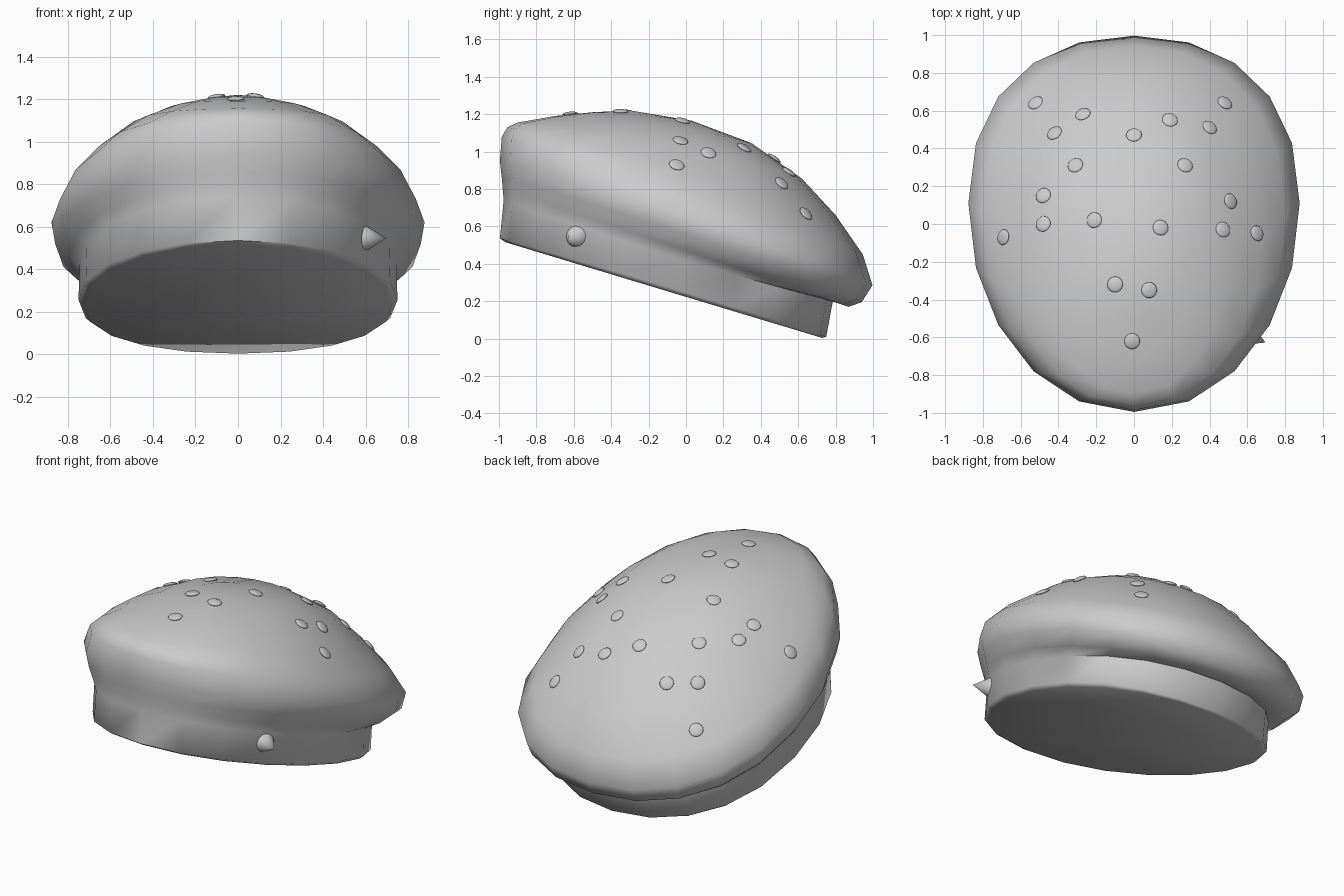
import bpy, bmesh, math
from mathutils import Vector
from mathutils.bvhtree import BVHTree

cube = bpy.data.objects.get("Cube")
if cube:
    bpy.data.objects.remove(cube)

grey = bpy.data.materials.new("soft grey")
grey.use_nodes = True
grey.diffuse_color = (0.6, 0.6, 0.6, 1)
grey.node_tree.nodes["Principled BSDF"].inputs["Base Color"].default_value = (0.6, 0.6, 0.6, 1)


def finish(bm, name, angle):
    """Turn a bmesh into a smooth-shaded object."""
    mesh = bpy.data.meshes.new(name)
    bmesh.ops.recalc_face_normals(bm, faces=bm.faces)
    bm.to_mesh(mesh)
    bm.free()
    mesh.materials.append(grey)
    obj = bpy.data.objects.new(name, mesh)
    bpy.context.collection.objects.link(obj)
    bpy.ops.object.select_all(action="DESELECT")
    obj.select_set(True)
    bpy.context.view_layer.objects.active = obj
    bpy.ops.object.shade_smooth_by_angle(angle=math.radians(angle))
    return obj


def signed_power(v, p):
    return math.copysign(abs(v) ** p, v)


def ring(bm, front, side, back, sides=20):
    """Tilted oval through a front point, two mirrored side points and a back point."""
    verts = []
    for i in range(sides):
        t = 2 * math.pi * i / sides
        c = signed_power(math.cos(t), 0.94)
        s = signed_power(math.sin(t), 0.94)
        y, z = (side[k + 1] * (1 - c * c) + front[k] * (c * c + c) / 2
                + back[k] * (c * c - c) / 2 for k in (0, 1))
        verts.append(bm.verts.new((side[0] * s, y, z)))
    return verts


def loft(name, sections, apex, angle):
    bm = bmesh.new()
    rings = [ring(bm, *s) for s in sections]
    n = len(rings[0])
    for low, high in zip(rings, rings[1:]):
        for i in range(n):
            j = (i + 1) % n
            bm.faces.new((low[i], low[j], high[j], high[i]))
    bm.faces.new(rings[0])
    tip = bm.verts.new(apex)
    for i in range(n):
        bm.faces.new((rings[-1][i], rings[-1][(i + 1) % n], tip))
    return finish(bm, name, angle)


# Cap: head band, overhanging rim and domed crown; front (y, z), side (x, y, z), back (y, z)
cap = loft("cap", [
    ((-0.965, 0.515), (0.725, -0.03, 0.232), (0.73, 0.003)),
    ((-0.995, 0.535), (0.75, -0.03, 0.255), (0.75, 0.01)),
    ((-0.975, 0.74), (0.745, -0.02, 0.425), (0.785, 0.20)),
    ((-0.98, 0.80), (0.795, 0.05, 0.455), (0.87, 0.17)),
    ((-0.985, 0.86), (0.86, 0.12, 0.52), (0.94, 0.195)),
    ((-0.995, 0.95), (0.877, 0.11, 0.62), (0.997, 0.285)),
    ((-0.985, 1.08), (0.80, 0.05, 0.765), (0.945, 0.45)),
    ((-0.955, 1.13), (0.68, -0.06, 0.905), (0.80, 0.66)),
    ((-0.90, 1.155), (0.515, -0.09, 1.05), (0.62, 0.855)),
    ((-0.70, 1.19), (0.33, -0.15, 1.145), (0.35, 1.045)),
    ((-0.50, 1.21), (0.16, -0.25, 1.195), (0.03, 1.165)),
], apex=(0, -0.3, 1.22), angle=60)

# Studs: flattened beads seated on the crown
cap.data.calc_loop_triangles()
crown = BVHTree.FromPolygons([v.co for v in cap.data.vertices],
                             [t.vertices for t in cap.data.loop_triangles])
spots = [(-0.52, 0.64), (-0.27, 0.58), (-0.42, 0.48), (0.0, 0.47), (0.19, 0.55),
         (0.40, 0.51), (0.48, 0.64), (-0.31, 0.31), (0.27, 0.31), (-0.48, 0.15),
         (0.51, 0.12), (-0.48, 0.0), (-0.69, -0.07), (-0.21, 0.02), (0.14, -0.02),
         (0.47, -0.03), (0.65, -0.05), (-0.10, -0.32), (0.08, -0.35), (-0.01, -0.62)]
for x, y in spots:
    hit, normal, _, _ = crown.ray_cast(Vector((x, y, 3)), Vector((0, 0, -1)))
    bm = bmesh.new()
    bmesh.ops.create_uvsphere(bm, u_segments=16, v_segments=8, radius=0.042)
    stud = finish(bm, "stud", 60)
    stud.scale.z = 0.3
    stud.rotation_euler = normal.to_track_quat("Z", "Y").to_euler()
    stud.location = hit + normal * 0.003

# Spike: small cone on the left of the head band
bm = bmesh.new()
bmesh.ops.create_cone(bm, cap_ends=True, segments=16, radius1=0.058, radius2=0, depth=0.1)
spike = finish(bm, "band_spike", 60)
spike.rotation_euler = Vector((0.9, -0.4, 0)).to_track_quat("Z", "Y").to_euler()
spike.location = (0.65, -0.607, 0.545)
